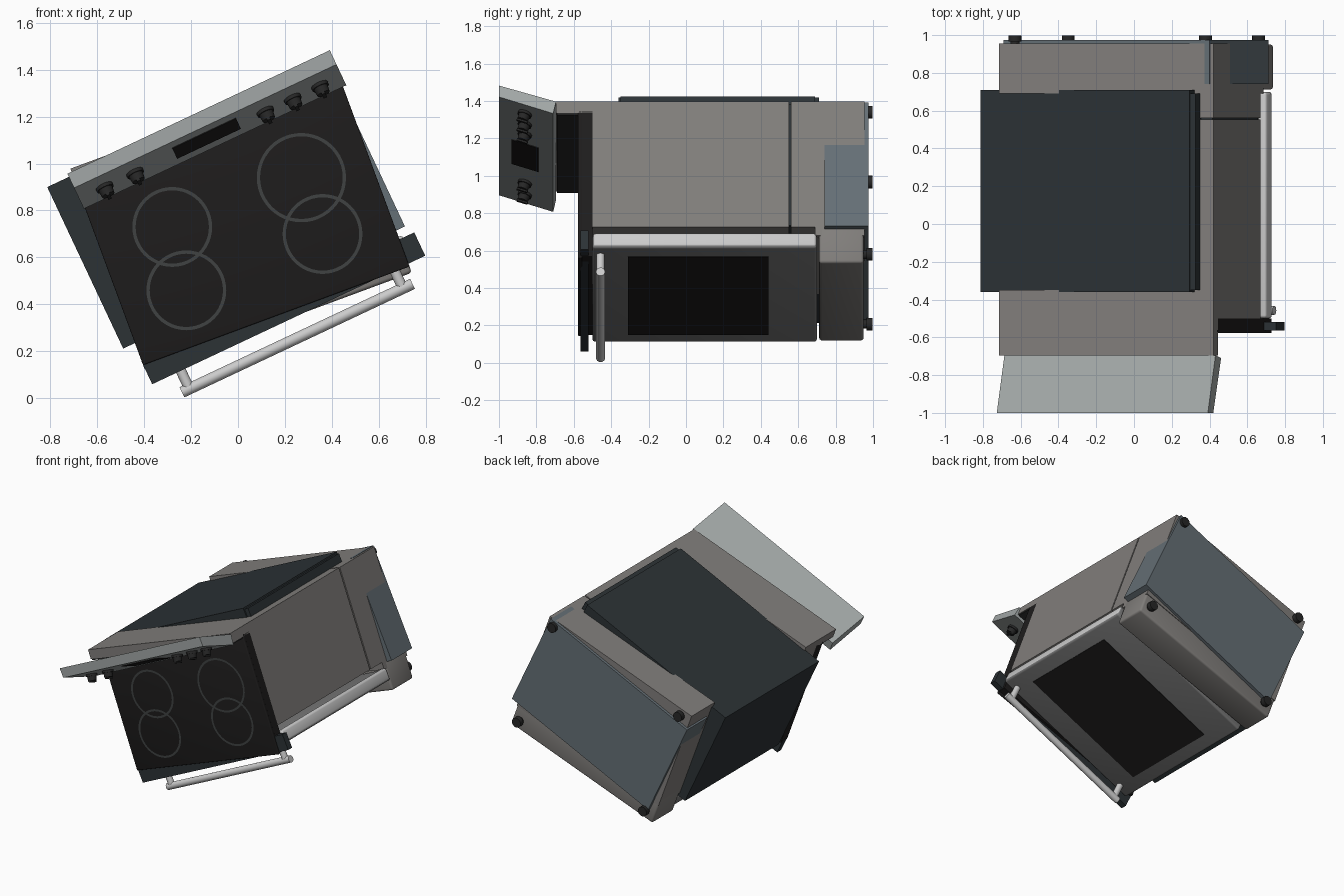
import bpy, bmesh
from math import radians, pi
from mathutils import Matrix, Vector

if "Cube" in bpy.data.objects:
    bpy.data.objects.remove(bpy.data.objects["Cube"])

# Two tilted frames: fittings (A) and main body (B), both turned about the y axis
A = Matrix.Rotation(radians(-25.2), 4, 'Y')
B = Matrix.Rotation(radians(-20.3), 4, 'Y')


def mat(name, r, g, b):
    m = bpy.data.materials.new(name)
    m.diffuse_color = (r, g, b, 1)
    m.use_nodes = True
    m.node_tree.nodes["Principled BSDF"].inputs["Base Color"].default_value = m.diffuse_color
    return m


STEEL = mat("steel", 0.22, 0.21, 0.20)
DOOR = mat("door_grey", 0.19, 0.19, 0.19)
DARK = mat("dark_enamel", 0.025, 0.032, 0.036)
GLASS = mat("black_glass", 0.013, 0.012, 0.012)
PANEL = mat("panel_grey", 0.36, 0.39, 0.385)
SLATE = mat("slate", 0.13, 0.16, 0.18)
CHROME = mat("light_metal", 0.55, 0.55, 0.55)
RING = mat("burner_mark", 0.05, 0.055, 0.055)
KNOB = mat("knob_black", 0.02, 0.02, 0.02)


def finish(name, bm, frame, m, smooth=False):
    bmesh.ops.recalc_face_normals(bm, faces=bm.faces)
    me = bpy.data.meshes.new(name)
    bm.to_mesh(me)
    bm.free()
    me.transform(frame)
    me.materials.append(m)
    ob = bpy.data.objects.new(name, me)
    bpy.context.collection.objects.link(ob)
    if smooth:
        bpy.context.view_layer.objects.active = ob
        ob.select_set(True)
        bpy.ops.object.shade_smooth_by_angle(angle=radians(35))
        ob.select_set(False)
    return ob


def box(name, frame, xs, ys, zs, m, bevel=0.0):
    bm = bmesh.new()
    bmesh.ops.create_cube(bm, size=1)
    for v in bm.verts:
        for i, (lo, hi) in enumerate((xs, ys, zs)):
            v.co[i] = lo if v.co[i] < 0 else hi
    if bevel:
        bmesh.ops.bevel(bm, geom=bm.edges[:], offset=bevel, segments=3,
                        profile=0.5, affect='EDGES')
    return finish(name, bm, frame, m, bevel > 0)


def rod(name, frame, p, q, r, m, r2=None, segs=24):
    p, q = Vector(p), Vector(q)
    bm = bmesh.new()
    bmesh.ops.create_cone(bm, cap_ends=True, segments=segs, radius1=r,
                          radius2=r if r2 is None else r2, depth=(q - p).length)
    rot = (q - p).to_track_quat('Z', 'Y').to_matrix().to_4x4()
    bmesh.ops.transform(bm, matrix=Matrix.Translation((p + q) / 2) @ rot, verts=bm.verts)
    return finish(name, bm, frame, m, True)


# Main body: upper band, right wall, base and drawer
L, R, BACK = -0.33, 0.88, 1.165
box("upper_body", B, (L, R), (-0.50, -0.35), (0.45, BACK), STEEL)
box("right_wall", B, (0.55, R), (-0.35, 0.552), (0.45, BACK), STEEL)
box("right_wall_lower", B, (0.55, R), (0.562, 0.70), (0.45, BACK), STEEL)
box("wall_seam", B, (0.56, R - 0.01), (0.54, 0.57), (0.46, BACK - 0.01), DARK)
box("base", B, (L, R), (0.69, 0.955), (0.40, BACK), STEEL)
box("drawer", B, (L, R), (0.712, 0.95), (0.245, 0.45), STEEL, 0.015)

# Oven cavity showing at the left and back
box("oven_cavity", A, (-0.352, 0.87), (-0.36, 0.71), (0.40, 1.16), DARK)
box("cavity_lip", A, (0.87, 0.90), (-0.35, 0.69), (1.08, 1.15), DARK)

# Cooktop
box("cooktop_base", B, (L, R), (-0.56, -0.50), (0.28, 1.11), GLASS)
box("cooktop_glass", B, (L, R), (-0.578, -0.555), (0.273, 1.12), GLASS, 0.006)
box("cooktop_front_rail", A, (-0.305, 0.98), (-0.565, -0.52), (0.21, 0.32), DARK)
burners = ((-0.28, 0.73, 0.17), (-0.22, 0.46, 0.17), (0.27, 0.94, 0.19), (0.36, 0.70, 0.17))
for i, (x, z, r) in enumerate(burners):
    bm = bmesh.new()
    n, rings = 48, []
    for rad in (r, r - 0.014):
        vs = bmesh.ops.create_circle(bm, segments=n, radius=rad)['verts']
        rings.append(vs)
    for k in range(n):
        j = (k + 1) % n
        bm.faces.new((rings[0][k], rings[0][j], rings[1][j], rings[1][k]))
    bmesh.ops.transform(bm, verts=bm.verts,
                        matrix=Matrix.Translation((x, -0.5795, z)) @ Matrix.Rotation(pi / 2, 4, 'X'))
    finish(f"burner_ring_{i}", bm, Matrix.Identity(4), RING)

# Backguard and slanted control panel
box("backguard", B, (L, R), (-0.695, -0.48), (1.10, BACK), STEEL)
box("backguard_front", B, (L + 0.005, R - 0.005), (-0.69, -0.55), (1.09, 1.11), KNOB)
bm = bmesh.new()
prof = ((-1.0, 1.175), (-0.695, 1.08), (-0.71, 1.01), (-1.0, 1.108))
ends = [[bm.verts.new((x, y, z)) for y, z in prof] for x in (-0.25, 0.985)]
bm.faces.new(ends[0])
bm.faces.new(ends[1])
for k in range(4):
    j = (k + 1) % 4
    bm.faces.new((ends[0][k], ends[0][j], ends[1][j], ends[1][k]))
finish("control_panel", bm, A, PANEL)

# Knobs and display sit on the panel's sloping face
face = A @ Matrix.Translation((0, -0.86, 1.061)) @ Matrix.Rotation(radians(-18.7), 4, 'X')
for i, x in enumerate((-0.131, 0.012, 0.625, 0.754, 0.882)):
    rod(f"knob_skirt_{i}", face, (x, 0, 0.01), (x, 0, -0.015), 0.038, KNOB)
    rod(f"knob_{i}", face, (x, 0, -0.01), (x, 0, -0.045), 0.032, KNOB, 0.028)
    box(f"knob_grip_{i}", face, (x - 0.008, x + 0.008), (-0.03, 0.03), (-0.055, -0.04), KNOB)
box("display", face, (0.20, 0.50), (-0.075, 0.075), (-0.004, 0.02), GLASS)

# Oven door, window and handle
box("oven_door", A, (-0.265, 0.925), (-0.50, 0.70), (0.245, 0.325), DOOR, 0.014)
box("door_edge", A, (0.88, 0.928), (-0.497, 0.697), (0.252, 0.332), CHROME, 0.014)
box("door_window", A, (-0.165, 0.816), (-0.31, 0.44), (0.241, 0.27), GLASS)
rod("handle_bar", A, (-0.205, -0.457, 0.125), (0.88, -0.457, 0.125), 0.024, CHROME)
for i, x in enumerate((-0.17, 0.835)):
    rod(f"handle_post_{i}", A, (x, -0.457, 0.125), (x, -0.457, 0.26), 0.022, CHROME)

# Underside tray and feet
box("bottom_tray", A, (-0.25, 0.955), (0.74, 0.975), (0.36, 1.09), SLATE)
for i, (x, z) in enumerate(((-0.255, 0.315), (0.82, 0.315), (-0.255, 1.125), (0.82, 1.125))):
    rod(f"foot_{i}", B, (x, 0.94, z), (x, 0.975, z), 0.024, KNOB)
    rod(f"foot_pad_{i}", B, (x, 0.965, z), (x, 0.998, z), 0.034, KNOB)
